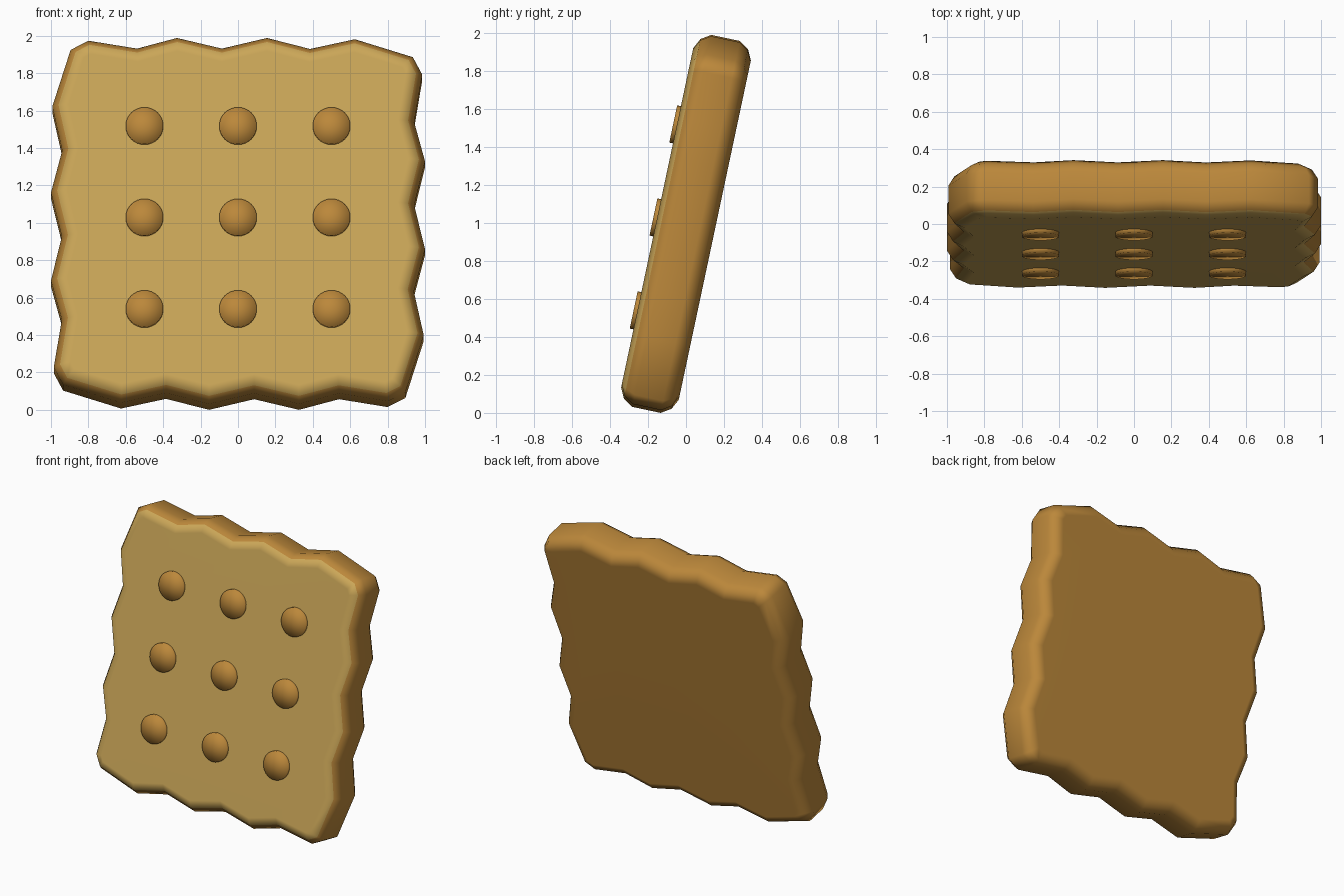
import bpy, bmesh, math
from mathutils import Matrix, Vector

cube = bpy.data.objects.get("Cube")
if cube:
    bpy.data.objects.remove(cube)

TILT = math.radians(12)
HALF = 0.155          # half thickness
# local space: x right, y up the slab, z out of the front face
LEAN = Matrix.Translation((0, 0, 0.994)) @ Matrix.Rotation(math.pi / 2 - TILT, 4, 'X')


def material(name, rgb):
    m = bpy.data.materials.new(name)
    m.use_nodes = True
    m.diffuse_color = (*rgb, 1)
    m.node_tree.nodes["Principled BSDF"].inputs["Base Color"].default_value = (*rgb, 1)
    return m


tan = material("toasted_tan", (0.60, 0.386, 0.098))
brown = material("baked_brown", (0.50, 0.245, 0.043))


def finish(bm, name, mats):
    bmesh.ops.recalc_face_normals(bm, faces=bm.faces)
    for f in bm.faces:
        f.smooth = True
    mesh = bpy.data.meshes.new(name)
    bm.to_mesh(mesh)
    bm.free()
    obj = bpy.data.objects.new(name, mesh)
    for m in mats:
        mesh.materials.append(m)
    bpy.context.collection.objects.link(obj)
    obj.matrix_world = LEAN
    return obj


# One wavy side, repeated clockwise around the slab
side = [(-.895, .935), (-.80, .985), (-.54, .942), (-.326, 1.0),
        (-.086, .942), (.155, 1.0), (.385, .94), (.625, .993)]
outline = []
for turn in range(4):
    rot = Matrix.Rotation(-turn * math.pi / 2, 2)
    outline += [rot @ Vector(p) for p in side]


def inset(points, d):
    # move every corner inward along its mitre
    result = []
    for i, p in enumerate(points):
        a = (p - points[i - 1]).normalized()
        b = (points[(i + 1) % len(points)] - p).normalized()
        na, nb = Vector((a.y, -a.x)), Vector((b.y, -b.x))
        result.append(p + (na + nb) * d / (1 + na.dot(nb)))
    return result


# Slab: rounded rim profile as (inset, height) rings, back to front
profile = [(.085, -HALF), (.032, -.128), (0, -.076),
           (0, .076), (.032, .128), (.085, HALF)]
bm = bmesh.new()
rings = [[bm.verts.new((p.x, p.y, h)) for p in inset(outline, d)] for d, h in profile]
n = len(outline)
for level, (lo, hi) in enumerate(zip(rings, rings[1:])):
    for i in range(n):
        j = (i + 1) % n
        f = bm.faces.new((lo[i], lo[j], hi[j], hi[i]))
        f.material_index = 0 if level == len(rings) - 2 else 1
bm.faces.new(rings[0]).material_index = 1
bm.faces.new(rings[-1]).material_index = 0
slab = finish(bm, "cracker_slab", [tan, brown])
slab.modifiers.new("flat_faces", 'WEIGHTED_NORMAL')

# Raised round dots on the front, soft shaded
bm = bmesh.new()
for col in (-1, 0, 1):
    for row in (-1, 0, 1):
        bmesh.ops.create_cone(
            bm, cap_ends=True, cap_tris=True, segments=32,
            radius1=0.1, radius2=0.1, depth=0.04,
            matrix=Matrix.Translation((col * 0.5, row * 0.5, HALF)))
finish(bm, "front_dots", [brown])
